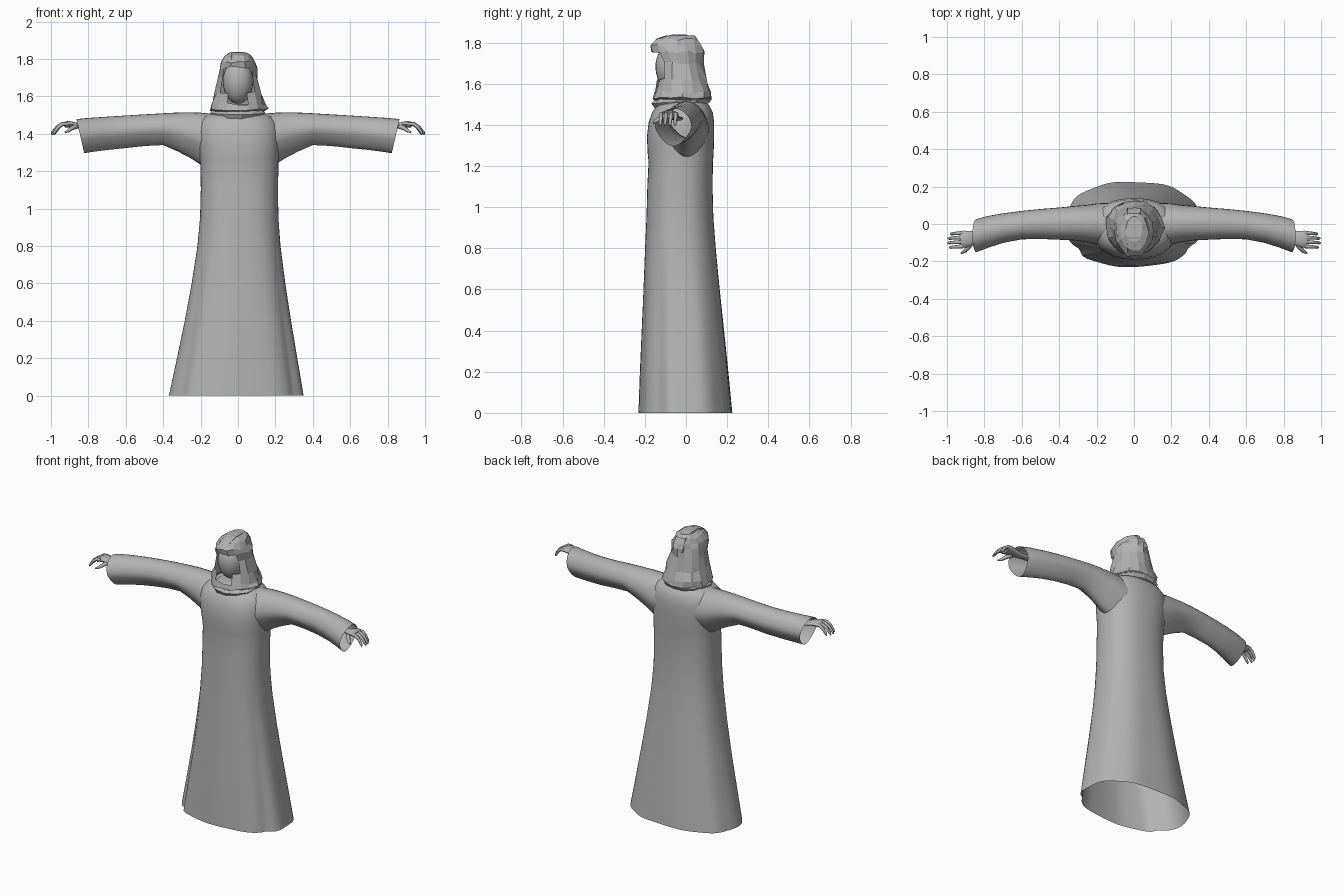
import bpy, bmesh, math, random
from mathutils import Vector

if "Cube" in bpy.data.objects:
    bpy.data.objects.remove(bpy.data.objects["Cube"])

random.seed(4)
grey = bpy.data.materials.new("stone grey")
grey.diffuse_color = (0.45, 0.45, 0.45, 1)
grey.use_nodes = True
grey.node_tree.nodes["Principled BSDF"].inputs["Base Color"].default_value = grey.diffuse_color


def loft(name, rings, caps=(False, False), smooth=50, skip=None):
    """Skin a list of equal-length point rings; skip(row, col) leaves a hole."""
    bm = bmesh.new()
    vs = [[bm.verts.new(p) for p in r] for r in rings]
    n = len(rings[0])
    for i in range(len(vs) - 1):
        for k in range(n):
            if skip and skip(i, k):
                continue
            j = (k + 1) % n
            bm.faces.new((vs[i][k], vs[i][j], vs[i + 1][j], vs[i + 1][k]))
    for flag, ring in zip(caps, (vs[0], vs[-1])):
        if flag:
            bm.faces.new(ring)
    bmesh.ops.recalc_face_normals(bm, faces=bm.faces)
    me = bpy.data.meshes.new(name)
    bm.to_mesh(me)
    bm.free()
    ob = bpy.data.objects.new(name, me)
    bpy.context.collection.objects.link(ob)
    me.materials.append(grey)
    if smooth:
        bpy.context.view_layer.objects.active = ob
        ob.select_set(True)
        bpy.ops.object.shade_smooth_by_angle(angle=math.radians(smooth))
        ob.select_set(False)
    return ob


def spow(v, e):
    return math.copysign(abs(v) ** e, v)


def tube(name, pts, radii, flat=1.0, n=8):
    """Tapered tube along a path; flat squashes it across its up direction."""
    pts = [Vector(p) for p in pts]
    rings = []
    for i, p in enumerate(pts):
        d = (pts[min(i + 1, len(pts) - 1)] - pts[max(i - 1, 0)]).normalized()
        side = d.cross(Vector((0, 0, 1))).normalized()
        up = side.cross(d)
        rings.append([p + radii[i] * (math.cos(a) * side + flat * math.sin(a) * up)
                      for a in (2 * math.pi * k / n for k in range(n))])
    return loft(name, rings, (True, True), 60)


# Robe: z, left, right, front, back
profile = [(0, -.37, .357, -.232, .228), (.2, -.327, .322, -.225, .208),
           (.4, -.285, .287, -.216, .187), (.6, -.248, .255, -.207, .165),
           (.8, -.217, .228, -.199, .145), (.95, -.203, .216, -.192, .133),
           (1.1, -.199, .214, -.188, .129), (1.22, -.20, .216, -.182, .131),
           (1.26, -.203, .216, -.186, .134), (1.34, -.215, .222, -.19, .137),
           (1.41, -.22, .222, -.182, .137), (1.46, -.21, .21, -.165, .13),
           (1.495, -.18, .18, -.14, .112), (1.513, -.13, .13, -.105, .09),
           (1.525, -.06, .06, -.05, .05)]
N = 64
rings = []
for z, l, r, f, b in profile:
    fold = max(0, 1 - z / .95)          # drapery folds fade out at the waist
    ring = []
    for k in range(N):
        a = 2 * math.pi * k / N
        c, s = spow(math.cos(a), .85), spow(math.sin(a), .85)
        crease = math.exp(-((a - 3.75) / .13) ** 2) + .7 * math.exp(-((a - 5.75) / .11) ** 2)
        w = 1 - fold * (.06 * crease + .012 * (1 + math.sin(9 * a + 1)))
        ring.append(((l + r) / 2 + (r - l) / 2 * c * w, (f + b) / 2 + (b - f) / 2 * s * w, z))
    rings.append(ring)
loft("robe", rings, (False, True))

# Sleeves: x, y centre, y radius, top z, bottom z, lean of the opening
sleeve = [(.10, -.01, .125, 1.505, 1.20, 0), (.20, 0, .11, 1.513, 1.235, 0),
          (.25, .002, .10, 1.515, 1.268, 0), (.32, .004, .092, 1.514, 1.305, 0),
          (.40, .002, .086, 1.51, 1.34, 0), (.50, .0, .08, 1.504, 1.335, 0),
          (.60, -.006, .076, 1.498, 1.324, 0), (.70, -.022, .074, 1.491, 1.315, .01),
          (.78, -.042, .075, 1.485, 1.306, .02), (.843, -.062, .078, 1.479, 1.297, .021)]
for side, sx in (("left", 1), ("right", -1)):
    rings = []
    for x, yc, ry, zt, zb, lean in sleeve:
        ring = []
        for k in range(28):
            a = 2 * math.pi * k / 28
            c, s = math.cos(a), math.sin(a)
            w = 1 + .35 * min(0, s)      # hanging lower edge is narrower
            ring.append((sx * (x + lean * s), yc + ry * c * w + lean * .5 * c,
                         (zt + zb) / 2 + (zt - zb) / 2 * s))
        rings.append(ring)
    loft(side + "_sleeve", rings)

    # Hand: wrist and palm, four drooping fingers and a thumb
    tube(side + "_palm", [(sx * .72, -.04, 1.43), (sx * .83, -.065, 1.437),
                          (sx * .87, -.075, 1.447), (sx * .905, -.081, 1.452),
                          (sx * .925, -.084, 1.448)],
         [.028, .029, .038, .046, .042], .38, 12)
    for i in range(4):
        y = -.047 - .024 * i
        ln = (.066, .078, .08, .07)[i]
        x0, z0 = .912, 1.452
        tube(f"{side}_finger_{i + 1}",
             [(sx * x0, y, z0), (sx * (x0 + .35 * ln), y - .002, z0 + .001),
              (sx * (x0 + .7 * ln), y - .004, z0 - .016),
              (sx * (x0 + ln), y - .006, z0 - .045),
              (sx * (x0 + 1.07 * ln), y - .006, z0 - .056)],
             [.0105, .010, .009, .0075, .003])
    tube(side + "_thumb", [(sx * .865, -.095, 1.44), (sx * .885, -.125, 1.432),
                           (sx * .905, -.145, 1.418), (sx * .925, -.158, 1.408)],
         [.014, .0125, .010, .004])

# Plain face: an egg narrowing to the chin
rings = []
for i in range(1, 14):
    t = math.pi * i / 14
    z = 1.675 - .115 * math.cos(t)
    w = math.sin(t) * (.92 + .12 * (z - 1.56) / .23)
    rings.append([(.083 * w * math.cos(a), -.065 + .085 * w * math.sin(a), z)
                  for a in (2 * math.pi * k / 24 for k in range(24))])
loft("face", rings, (True, True), 60)

# Faceted head cloth with an opening for the face: z, half width, front, back
cloth = [(1.50, .10, -.11, .08), (1.53, .158, -.165, .125), (1.56, .145, -.16, .128),
         (1.62, .13, -.145, .105), (1.70, .110, -.135, .082), (1.755, .101, -.165, .084),
         (1.785, .092, -.178, .08), (1.815, .075, -.145, .065), (1.835, .045, -.10, .04)]
rings = []
for z, hx, f, b in cloth:
    ring = []
    for k in range(16):
        a = 2 * math.pi * k / 16
        w = random.uniform(.93, 1.05)
        dz = random.uniform(-.008, .008) if z < 1.83 else 0
        ring.append((hx * w * math.cos(a), (f + b) / 2 + (b - f) / 2 * w * math.sin(a), z + dz))
    rings.append(ring)
loft("head_cloth", rings, (False, True), 0,
     lambda i, k: (i in (3, 4) and 10 <= k <= 13) or (i == 2 and k in (11, 12)))

# Raised strip over the crown, and a loose fold round the collar
strip = [(-.165, 1.787), (-.13, 1.822), (-.07, 1.838), (.0, 1.838), (.055, 1.818), (.085, 1.76)]
loft("crown_strip", [[(-.038, y, z - .02), (.038, y, z - .02), (.034, y, z), (-.034, y, z)]
                     for y, z in strip], (True, True), 0)
rings = []
for z, rx, ry in ((1.492, .145, .135), (1.515, .152, .145), (1.545, .125, .12)):
    rings.append([(rx * w * math.cos(a), -.02 + ry * w * math.sin(a), z + .012 * math.sin(a))
                  for a, w in ((2 * math.pi * k / 13, random.uniform(.94, 1.04))
                               for k in range(13))])
loft("collar_fold", rings, (False, False), 0)
